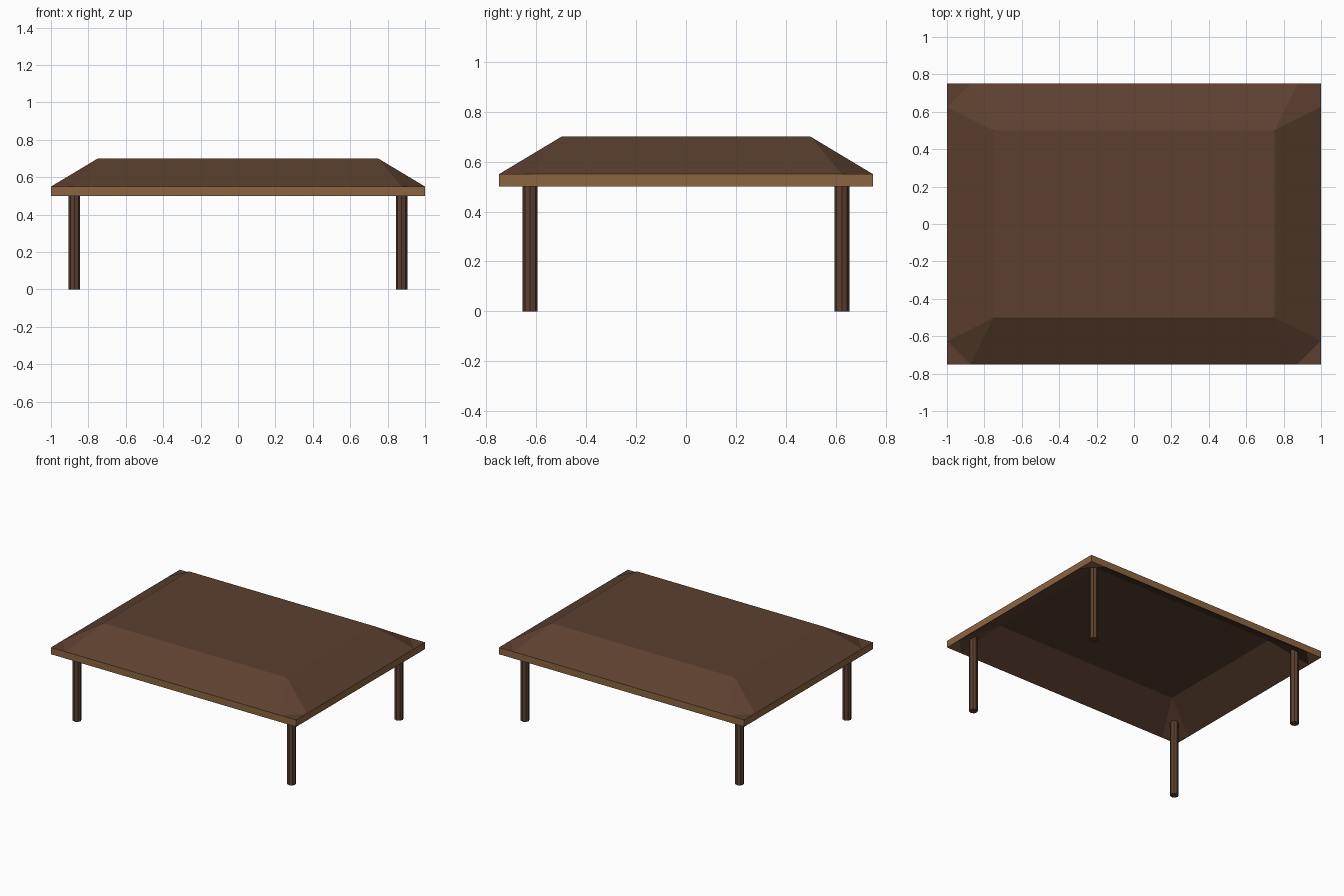
import bpy, bmesh

if "Cube" in bpy.data.objects:
    bpy.data.objects.remove(bpy.data.objects["Cube"])

def material(name, rgb):
    m = bpy.data.materials.new(name)
    m.diffuse_color = (*rgb, 1.0)
    m.use_nodes = True
    m.node_tree.nodes["Principled BSDF"].inputs["Base Color"].default_value = m.diffuse_color
    return m

DARK = material("dark brown", (0.107, 0.051, 0.029))
TAN = material("light brown", (0.258, 0.130, 0.053))

def finish(bm, name, mats):
    me = bpy.data.meshes.new(name)
    bm.to_mesh(me)
    bm.free()
    for m in mats:
        me.materials.append(m)
    ob = bpy.data.objects.new(name, me)
    bpy.context.collection.objects.link(ob)
    return ob

QUADRANTS = [(-1, -1), (1, -1), (1, 1), (-1, 1)]   # counter-clockwise from above

def canopy_layer(bm, z):
    """Hipped sheet with clipped corners; returns its faces and rim points."""
    quads = []
    for sx, sy in QUADRANTS:
        apex = bm.verts.new((sx * 0.75, sy * 0.5, z + 0.15))
        corner = bm.verts.new((sx, sy * 0.75, z))
        on_x = bm.verts.new((sx * 0.875, sy * 0.75, z))
        on_y = bm.verts.new((sx, sy * 0.625, z))
        # order the two clip points counter-clockwise
        first, last = (on_x, on_y) if sx * sy < 0 else (on_y, on_x)
        quads.append((apex, first, corner, last))
    faces = [bm.faces.new([q[0] for q in quads])]
    tips = []
    for i, (apex, first, corner, last) in enumerate(quads):
        n = quads[(i + 1) % 4]
        faces.append(bm.faces.new((apex, last, n[1], n[0])))
        faces.append(bm.faces.new((apex, first, last)))
        tips.append(bm.faces.new((first, corner, last)))
    return faces, tips, quads

# Canopy: upper and lower sheets closed by a lighter rim
bm = bmesh.new()
upper, _, top = canopy_layer(bm, 0.55)
lower, tips, bottom = canopy_layer(bm, 0.50)
for f in lower + tips:
    f.normal_flip()
for f in tips:
    f.material_index = 1
loop_top = [v for q in top for v in q[1:]]
loop_bottom = [v for q in bottom for v in q[1:]]
for i in range(len(loop_top)):
    j = (i + 1) % len(loop_top)
    f = bm.faces.new((loop_bottom[i], loop_bottom[j], loop_top[j], loop_top[i]))
    f.material_index = 1
bm.normal_update()
finish(bm, "canopy", [DARK, TAN])

# Legs: slim octagonal posts that run up into the canopy corners
NAMES = ["front_left_leg", "front_right_leg", "back_right_leg", "back_left_leg"]
HEIGHT = 0.56
for name, (sx, sy) in zip(NAMES, QUADRANTS):
    bm = bmesh.new()
    bmesh.ops.create_cone(bm, cap_ends=True, segments=8,
                          radius1=0.03, radius2=0.03, depth=HEIGHT)
    ob = finish(bm, name, [DARK])
    ob.location = (sx * 0.875, sy * 0.625, HEIGHT / 2)
